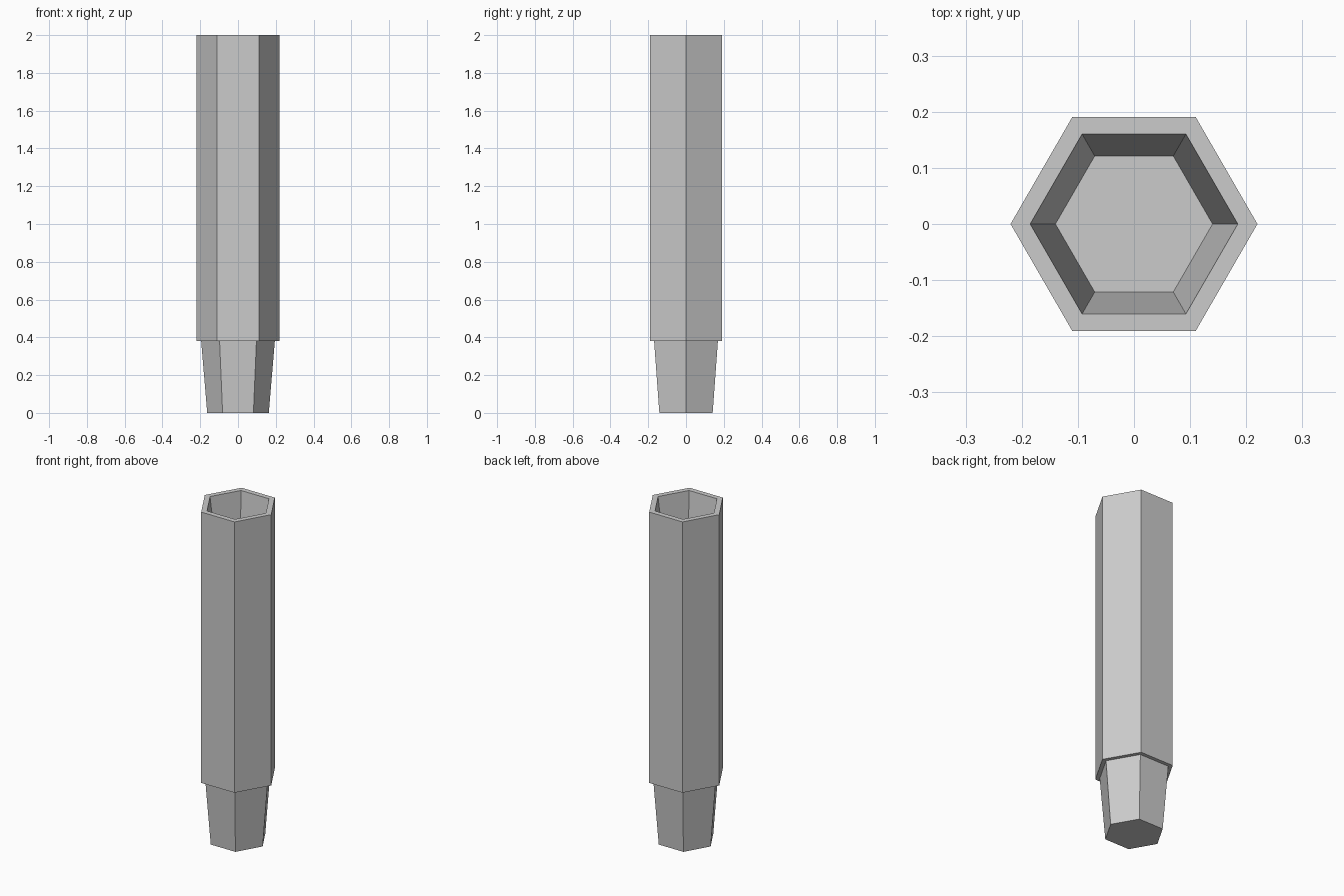
import bpy, bmesh
from math import cos, sin, pi

if "Cube" in bpy.data.objects:
    bpy.data.objects.remove(bpy.data.objects["Cube"])

SIDES = 6


def hex_lathe(name, profile):
    """Stack hexagonal rings given as (corner radius, z); cap both ends."""
    bm = bmesh.new()
    rings = [[bm.verts.new((r * cos(2 * pi * i / SIDES), r * sin(2 * pi * i / SIDES), z))
              for i in range(SIDES)] for r, z in profile]
    for low, high in zip(rings, rings[1:]):
        for i in range(SIDES):
            j = (i + 1) % SIDES
            bm.faces.new((low[i], low[j], high[j], high[i]))
    bm.faces.new(rings[0][::-1])
    bm.faces.new(rings[-1])
    bmesh.ops.recalc_face_normals(bm, faces=bm.faces)
    mesh = bpy.data.meshes.new(name)
    bm.to_mesh(mesh)
    bm.free()
    obj = bpy.data.objects.new(name, mesh)
    bpy.context.collection.objects.link(obj)
    return obj


# Tapered peg, step, straight shaft, rim, then tapered socket down to its floor
hex_lathe("hex_post", [
    (0.163, 0.0), (0.195, 0.38),
    (0.22, 0.38), (0.22, 2.0),
    (0.185, 2.0), (0.14, 1.65),
])
